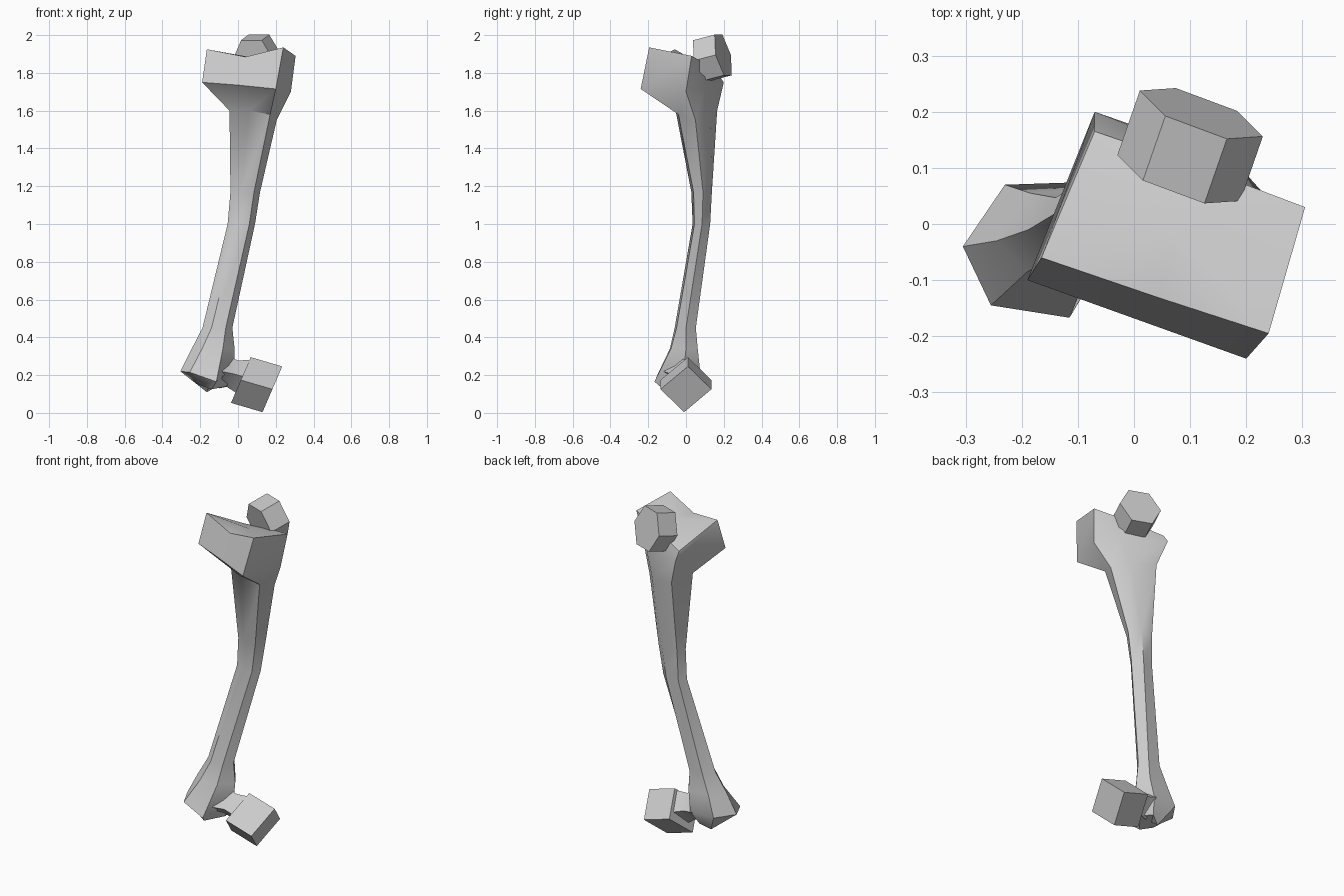
import bpy, bmesh, math
from mathutils import Vector

if "Cube" in bpy.data.objects:
    bpy.data.objects.remove(bpy.data.objects["Cube"])


def loft(name, rings):
    """Skin a stack of equal-length point rings and cap both ends."""
    bm = bmesh.new()
    loops = [[bm.verts.new(p) for p in ring] for ring in rings]
    n = len(loops[0])
    for a, b in zip(loops, loops[1:]):
        for i in range(n):
            j = (i + 1) % n
            bm.faces.new((a[i], a[j], b[j], b[i]))
    for cap in (loops[0], loops[-1]):
        c = bm.verts.new(sum((v.co for v in cap), Vector()) / n)
        for i in range(n):
            bm.faces.new((cap[i], cap[(i + 1) % n], c))
    bmesh.ops.recalc_face_normals(bm, faces=bm.faces)
    mesh = bpy.data.meshes.new(name)
    bm.to_mesh(mesh)
    bm.free()
    ob = bpy.data.objects.new(name, mesh)
    bpy.context.collection.objects.link(ob)
    bpy.ops.object.select_all(action='DESELECT')
    ob.select_set(True)
    bpy.context.view_layer.objects.active = ob
    bpy.ops.object.shade_smooth_by_angle(angle=math.radians(42))
    return ob


def flat(z, pts):
    return [(x, y, z) for x, y in pts]


def polygon(centre, u, v, sides):
    """Regular-parameter polygon spanned by half-axes u and v."""
    c, u, v = Vector(centre), Vector(u), Vector(v)
    return [c + u * math.cos(t) + v * math.sin(t)
            for t in (2 * math.pi * i / sides for i in range(sides))]


# Long bone shaft, six sided, flaring into the inner knuckle and the upper block
loft("bone_shaft", [
    [(-.25, -.03, .18), (-.21, -.09, .15), (-.14, -.12, .125),
     (-.06, -.03, .14), (-.11, .03, .14), (-.165, .0, .11)],
    [(-.305, -.04, .22), (-.255, -.145, .215), (-.115, -.167, .165),
     (-.02, -.01, .25), (-.08, .075, .22), (-.23, .07, .22)],
    flat(.34, [(-.245, -.03), (-.19, -.085), (-.08, -.08),
               (-.018, .0), (-.06, .062), (-.185, .055)]),
    flat(.45, [(-.188, -.01), (-.14, -.06), (-.065, -.05),
               (-.03, .0), (-.06, .052), (-.14, .047)]),
    flat(1.0, [(-.055, .07), (-.005, .035), (.06, .045),
               (.09, .085), (.04, .128), (-.03, .115)]),
    flat(1.17, [(-.04, .06), (.015, .028), (.085, .04),
                (.117, .09), (.06, .137), (-.025, .12)]),
    [(-.045, .0, 1.6), (.06, -.055, 1.6), (.17, -.04, 1.58),
     (.205, .05, 1.55), (.13, .13, 1.57), (-.02, .165, 1.6)],
    [(-.19, -.1, 1.75), (.005, -.17, 1.735), (.2, -.24, 1.715),
     (.28, .0, 1.70), (.19, .1, 1.72), (-.07, .2, 1.75)],
    [(-.165, -.06, 1.925), (.04, -.13, 1.885), (.24, -.195, 1.935),
     (.305, .03, 1.89), (.12, .1, 1.85), (-.07, .165, 1.8)],
])

# Hexagonal ball at the top, leaning backward
axis = Vector((.04, .115, .03))
side = Vector((.94, -.35, 0)).normalized()
up = side.cross(axis).normalized()
loft("bone_head", [polygon(c, side * .117, up * .128, 6)
                   for c in ((.08, .082, 1.865), (.12, .197, 1.895))])

# Four-sided outer knuckle, tilted
loft("outer_knuckle", [polygon(c, (0, .135, 0), (.052, .01, .121), 4)
                       for c in ((.015, 0, .174), (.182, 0, .125))])

# Neck joining the two knuckles
loft("knuckle_neck", [
    polygon((-.09, -.02, .22), (0, .1, 0), (.01, 0, .09), 4),
    polygon((-.03, -.01, .208), (0, .075, 0), (.03, 0, .07), 4),
    polygon((.04, 0, .19), (0, .09, 0), (.04, 0, .09), 4),
])
